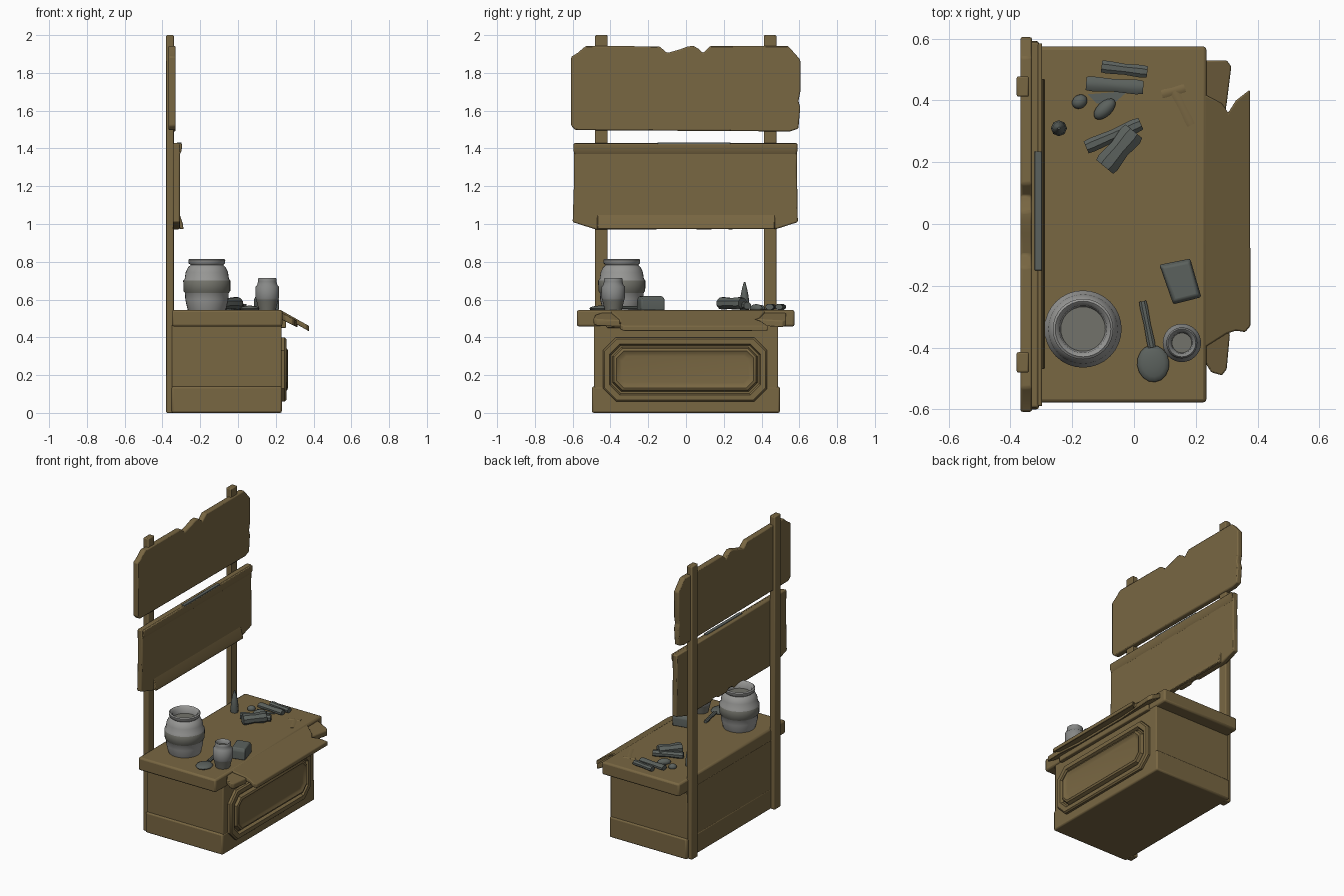
import bpy, bmesh, math
from mathutils import Vector, Matrix


def mat(name, rgb):
    m = bpy.data.materials.new(name)
    m.diffuse_color = (*rgb, 1)
    return m


WOOD = mat("brown wood", (0.19, 0.135, 0.055))
SLATE = mat("dark slate", (0.105, 0.12, 0.11))
PALE = mat("pale grey", (0.31, 0.31, 0.30))
BAND = mat("dull grey band", (0.17, 0.17, 0.145))
MID = mat("mid grey", (0.24, 0.245, 0.24))


def finish(name, bm, mats, bevel=0.0, angle=35):
    bmesh.ops.recalc_face_normals(bm, faces=bm.faces)
    me = bpy.data.meshes.new(name)
    bm.to_mesh(me)
    bm.free()
    for m in (mats if isinstance(mats, (list, tuple)) else [mats]):
        me.materials.append(m)
    me.shade_smooth()
    me.set_sharp_from_angle(angle=math.radians(angle))
    ob = bpy.data.objects.new(name, me)
    bpy.context.collection.objects.link(ob)
    if bevel:
        b = ob.modifiers.new("soft edges", "BEVEL")
        b.width, b.segments, b.limit_method = bevel, 2, "ANGLE"
        b.angle_limit = math.radians(25)
    return ob


def loft(name, rings, mats, bevel=0.0):
    """Skin a list of equal-length rings and cap both ends."""
    bm = bmesh.new()
    vs = [[bm.verts.new(p) for p in r] for r in rings]
    n = len(vs[0])
    for a, b in zip(vs, vs[1:]):
        for i in range(n):
            bm.faces.new((a[i], a[(i + 1) % n], b[(i + 1) % n], b[i]))
    bm.faces.new(vs[0])
    bm.faces.new(vs[-1])
    return finish(name, bm, mats, bevel)


def box(name, x, y, z, m, bevel=0.006):
    return loft(name, [[(x[0], y[0], k), (x[1], y[0], k), (x[1], y[1], k), (x[0], y[1], k)]
                       for k in z], m, bevel)


def board(name, outline, x0, x1, m, bevel=0.007):
    """Upright board: y-z outline given a thickness along x."""
    return loft(name, [[(x, y, z) for y, z in outline] for x in (x0, x1)], m, bevel)


def strip(name, section, y0, y1, m, bevel=0.005):
    """x-z section run along y."""
    return loft(name, [[(x, y, z) for x, z in section] for y in (y0, y1)], m, bevel)


def slanted(name, outline, top, thick, m):
    """Top-view outline draped on a sloping plane."""
    return loft(name, [[(x, y, top(x) - d) for x, y in outline] for d in (0, thick)], m, 0.005)


def lathe(name, profile, centre, mats, rule=lambda r, z: 0, n=32):
    bm = bmesh.new()
    rings = [[bm.verts.new((centre[0] + r * math.cos(2 * math.pi * i / n),
                            centre[1] + r * math.sin(2 * math.pi * i / n), z))
              for i in range(n)] for r, z in profile]
    for k, (a, b) in enumerate(zip(rings, rings[1:])):
        idx = rule(k, (profile[k][1] + profile[k + 1][1]) / 2)
        for i in range(n):
            f = bm.faces.new((a[i], a[(i + 1) % n], b[(i + 1) % n], b[i]))
            f.material_index = idx
    bm.faces.new(rings[0])
    bm.faces.new(rings[-1]).material_index = len(mats) - 1
    return finish(name, bm, mats, angle=50)


def log(name, a, b, w, h, z, m=SLATE, taper=0.85):
    """Rough flattened log lying from a to b."""
    a, b = Vector(a), Vector(b)
    d = (b - a).normalized()
    s = Vector((-d.y, d.x))
    rings = []
    for t, k in ((0, 0.9), (0.12, 1), (0.5, taper), (0.88, 1), (1, 0.88)):
        c = a.lerp(b, t)
        rings.append([(c.x + s.x * w / 2 * k * math.cos(u), c.y + s.y * w / 2 * k * math.cos(u),
                       z + h / 2 + h / 2 * k * math.sin(u))
                      for u in [math.pi / 8 + math.pi / 4 * i for i in range(8)]])
    return loft(name, rings, m)


def pebble(name, c, size, turn, m=SLATE):
    bm = bmesh.new()
    M = (Matrix.Translation(c) @ Matrix.Rotation(turn, 4, "Z") @ Matrix.Diagonal((*size, 1)))
    bmesh.ops.create_uvsphere(bm, u_segments=16, v_segments=8, radius=1, matrix=M)
    return finish(name, bm, m, angle=60)


# cabinet, skirting and counter
box("cabinet", (-0.35, 0.23), (-0.488, 0.488), (0.005, 0.47), WOOD)
box("cabinet_skirting", (-0.352, 0.232), (-0.498, 0.497), (0.0, 0.14), WOOD, 0.01)
box("counter_top", (-0.35, 0.235), (-0.578, 0.575), (0.457, 0.545), WOOD, 0.012)


# front panel: raised frame with a cushion-like centre
def chamfered(inset, x):
    y0, y1, z0, z1, c = -0.44 + inset, 0.43 - inset, 0.06 + inset, 0.4 - inset, 0.07 - inset * 0.45
    return [(x, y0 + c, z0), (x, y1 - c, z0), (x, y1, z0 + c), (x, y1, z1 - c),
            (x, y1 - c, z1), (x, y0 + c, z1), (x, y0, z1 - c), (x, y0, z0 + c)]


loft("front_panel", [chamfered(i, x) for i, x in (
    (0, 0.22), (0, 0.247), (0.008, 0.256), (0.035, 0.256), (0.043, 0.238), (0.052, 0.238),
    (0.06, 0.26), (0.072, 0.265), (0.085, 0.256), (0.1, 0.254))], WOOD)

# broken planks hanging from the counter's front edge
slanted("front_plank_lower", [(0.225, 0.53), (0.30, 0.53), (0.315, 0.51), (0.30, 0.39), (0.27, 0.2),
                              (0.27, -0.2), (0.31, -0.36), (0.30, -0.47), (0.285, -0.49),
                              (0.25, -0.48), (0.225, -0.44)],
        lambda x: 0.53 - (x - 0.23) * 0.5, 0.035, WOOD)
slanted("front_plank_upper", [(0.228, 0.42), (0.285, 0.39), (0.305, 0.36), (0.33, 0.40), (0.375, 0.435),
                              (0.377, -0.33), (0.36, -0.35), (0.33, -0.345), (0.30, -0.355),
                              (0.228, -0.40)],
        lambda x: 0.542 - (x - 0.23) * 0.56, 0.028, WOOD)
box("counter_front_rail", (0.225, 0.255), (-0.42, 0.43), (0.45, 0.515), WOOD)

# posts
for side, y in (("left", -0.448), ("right", 0.445)):
    box(side + "_post", (-0.38, -0.34), (y - 0.033, y + 0.033), (0, 2.0), WOOD)

# sign boards with worn edges
board("upper_board", [(-0.608, 1.52), (-0.585, 1.497), (0.55, 1.49), (0.595, 1.505), (0.605, 1.62),
                      (0.595, 1.65), (0.605, 1.7), (0.605, 1.87), (0.565, 1.915), (0.54, 1.943),
                      (0.13, 1.943), (0.09, 1.905), (0.07, 1.925), (0.04, 1.943), (0.01, 1.94),
                      (-0.03, 1.925), (-0.1, 1.905), (-0.14, 1.94), (-0.53, 1.943), (-0.575, 1.905),
                      (-0.608, 1.885)], -0.368, -0.33, WOOD)
board("lower_board", [(-0.595, 1.428), (0.59, 1.428), (0.587, 1.3), (0.592, 1.01), (0.48, 0.974),
                      (0.22, 0.972), (0.2, 0.985), (0.16, 0.985), (0.14, 0.972), (0.05, 0.972),
                      (0.03, 0.99), (-0.01, 0.99), (-0.03, 0.972), (-0.09, 0.985), (-0.13, 0.985),
                      (-0.15, 0.972), (-0.48, 0.972), (-0.6, 1.01), (-0.592, 1.25)],
      -0.345, -0.308, WOOD)
strip("lower_board_top_lip", [(-0.335, 1.426), (-0.297, 1.426), (-0.298, 1.39), (-0.31, 1.365),
                              (-0.335, 1.365)], -0.59, 0.585, WOOD)
strip("lower_board_bottom_lip", [(-0.33, 0.978), (-0.288, 0.972), (-0.292, 1.0), (-0.31, 1.055),
                                 (-0.33, 1.055)], -0.47, 0.47, WOOD)
box("board_top_inlay", (-0.322, -0.298), (-0.15, 0.235), (1.422, 1.432), SLATE, 0.002)

# barrel and jar
lathe("barrel", [(0.1, 0.545), (0.105, 0.56), (0.114, 0.60), (0.116, 0.635), (0.124, 0.645),
                 (0.125, 0.70), (0.117, 0.71), (0.112, 0.745), (0.10, 0.77), (0.086, 0.783),
                 (0.096, 0.792), (0.098, 0.81), (0.09, 0.816), (0.077, 0.806), (0.072, 0.77)],
      (-0.165, -0.34), [PALE, BAND], lambda k, z: int(0.638 < z < 0.703 and k < 6))
lathe("jar", [(0.045, 0.545), (0.05, 0.565), (0.059, 0.60), (0.062, 0.61), (0.062, 0.668),
              (0.054, 0.675), (0.049, 0.695), (0.05, 0.708), (0.045, 0.713), (0.035, 0.705),
              (0.032, 0.685)], (0.155, -0.385), [MID, BAND], lambda k, z: int(z < 0.6))

# spoon
pebble("spoon_bowl", (0.062, -0.452, 0.552), (0.052, 0.06, 0.016), 0.1)
log("spoon_handle", (0.058, -0.40), (0.028, -0.25), 0.028, 0.02, 0.547)

# small block beside the jar
loft("small_block", [[(0.152 + k * u, -0.187 + k * v, z) for u, v in
                      ((-0.07, 0.055), (0.03, 0.075), (0.066, -0.05), (-0.025, -0.073))]
                     for k, z in ((1, 0.543), (1, 0.6), (0.85, 0.618))], SLATE, 0.006)

# scraps on the far end
log("long_scrap_a", (-0.155, 0.455), (0.03, 0.442), 0.052, 0.036, 0.543)
log("long_scrap_b", (-0.105, 0.51), (0.043, 0.492), 0.045, 0.036, 0.543)
log("thick_scrap_a", (-0.155, 0.248), (0.022, 0.325), 0.05, 0.045, 0.545)
log("thick_scrap_b", (-0.095, 0.185), (0.0, 0.30), 0.085, 0.07, 0.545)
pebble("round_scrap", (-0.176, 0.396, 0.552), (0.026, 0.022, 0.02), 0.6)
pebble("oval_scrap", (-0.095, 0.372, 0.554), (0.043, 0.024, 0.022), 0.75)
loft("flat_scrap", [[(-0.15, 0.42, z), (-0.02, 0.43, z), (-0.06, 0.395, z), (-0.12, 0.39, z)]
                    for z in (0.543, 0.549)], SLATE)
lathe("pointed_shard", [(0.024, 0.545), (0.026, 0.57), (0.021, 0.62), (0.013, 0.66), (0.004, 0.692)],
      (-0.243, 0.31), [SLATE], n=8)

# worn ridges in the counter
for i, (a, b) in enumerate((((0.09, 0.42), (0.165, 0.44)), ((0.13, 0.43), (0.185, 0.32)))):
    log("counter_ridge_%d" % i, a, b, 0.03, 0.012, 0.537, WOOD)
